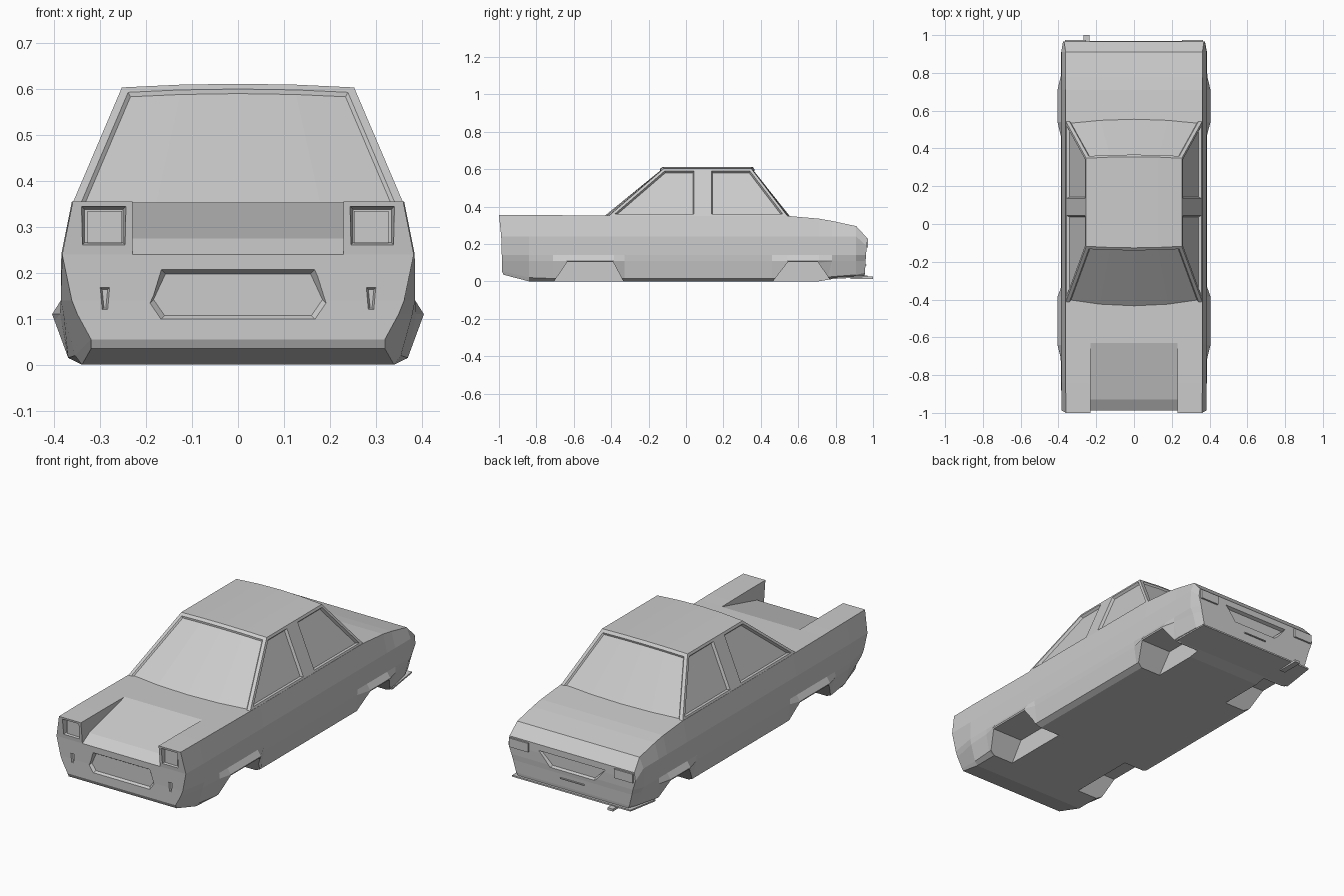
import bpy
import bmesh

old = bpy.data.objects.get("Cube")
if old:
    bpy.data.objects.remove(old, do_unlink=True)

GREY = (0.6, 0.6, 0.6, 1)
paint = bpy.data.materials.new("plain grey")
paint.use_nodes = True
paint.diffuse_color = GREY
paint.node_tree.nodes["Principled BSDF"].inputs["Base Color"].default_value = GREY


def finish(bm, name):
    bmesh.ops.recalc_face_normals(bm, faces=bm.faces)
    mesh = bpy.data.meshes.new(name)
    bm.to_mesh(mesh)
    bm.free()
    mesh.materials.append(paint)
    obj = bpy.data.objects.new(name, mesh)
    bpy.context.collection.objects.link(obj)
    return obj


def bridge(name, ring_a, ring_b):
    """Solid between two matching outlines."""
    bm = bmesh.new()
    a = [bm.verts.new(p) for p in ring_a]
    b = [bm.verts.new(p) for p in ring_b]
    for i in range(len(a)):
        j = (i + 1) % len(a)
        bm.faces.new((a[i], a[j], b[j], b[i]))
    bm.faces.new(a[::-1])
    bm.faces.new(b)
    return finish(bm, name)


def box(name, x, y, z):
    ring = [(x[0], z[0]), (x[1], z[0]), (x[1], z[1]), (x[0], z[1])]
    return bridge(name, [(u, y[0], v) for u, v in ring], [(u, y[1], v) for u, v in ring])


def cut(target, cutter):
    cutter.hide_render = True
    mod = target.modifiers.new("cut", 'BOOLEAN')
    mod.operation = 'DIFFERENCE'
    mod.solver = 'EXACT'
    mod.object = cutter
    bpy.context.view_layer.objects.active = target
    bpy.ops.object.modifier_apply(modifier=mod.name)
    bpy.data.objects.remove(cutter, do_unlink=True)


def frustum(outline, y_out, y_in, shrink):
    """Tapered pocket cutter from an x,z outline."""
    cx = sum(p[0] for p in outline) / len(outline)
    cz = sum(p[1] for p in outline) / len(outline)
    inner = [(x - shrink * (1 if x > cx else -1), y_in, z - shrink * (1 if z > cz else -1))
             for x, z in outline]
    return bridge("pocket_cutter", [(x, y_out, z) for x, z in outline], inner)


# Body shell: half sections from the floor edge up to the shoulder
def section(y, top, mid, edge=(0.34, 0.0), sill=(0.37, 0.015)):
    half = [edge, sill, mid, (0.386, 0.14), (0.385, 0.24), (0.362, top)]
    return [(x, y, z) for x, z in half]


FLARE, PLAIN = (0.405, 0.11), (0.384, 0.11)
nose = [(0.32, -0.975, 0.035), (0.32, -0.985, 0.055), (0.35, -0.985, 0.11),
        (0.362, -0.985, 0.14), (0.383, -0.988, 0.24), (0.36, -1.0, 0.355)]
tail = [(0.325, 0.955, 0.03), (0.335, 0.957, 0.045), (0.352, 0.96, 0.11),
        (0.36, 0.963, 0.14), (0.376, 0.965, 0.19), (0.37, 0.965, 0.235)]
sections = [
    nose,
    section(-0.84, 0.355, (0.38, 0.11), sill=(0.355, 0.02)),
    section(-0.71, 0.354, (0.388, 0.11)),
    section(-0.64, 0.353, FLARE),
    section(-0.385, 0.351, FLARE),
    section(-0.33, 0.35, PLAIN),
    section(0.46, 0.35, PLAIN),
    section(0.54, 0.35, FLARE),
    section(0.71, 0.335, FLARE),
    section(0.78, 0.323, (0.388, 0.11), edge=(0.34, 0.012), sill=(0.367, 0.025)),
    section(0.91, 0.295, (0.37, 0.11), edge=(0.33, 0.022), sill=(0.35, 0.035)),
    tail,
]
bm = bmesh.new()
rings = [[bm.verts.new(p) for p in s] + [bm.verts.new((-x, y, z)) for x, y, z in reversed(s)]
         for s in sections]
count = len(rings[0])
for a, b in zip(rings, rings[1:]):
    for i in range(count):
        j = (i + 1) % count
        bm.faces.new((a[i], a[j], b[j], b[i]))
for ring in (rings[0], rings[-1]):
    for i in range(count // 2 - 1):
        bm.faces.new((ring[i], ring[i + 1], ring[-2 - i], ring[-1 - i]))
body = finish(bm, "body_shell")

# Wheel wells
for side in (-1, 1):
    for y0, y1, y2, y3 in ((-0.705, -0.635, -0.39, -0.335), (0.465, 0.545, 0.705, 0.775)):
        slope = 0.03
        arch = [(y0 - slope, -0.05), (y0, 0.0), (y1, 0.103), (y2, 0.103), (y3, 0.0), (y3 + slope, -0.05)]
        cut(body, bridge("well_cutter", [(side * 0.22, y, z) for y, z in arch],
                         [(side * 0.5, y, z) for y, z in arch]))

# Sunken bonnet between the headlight pods
ramp = [(-0.63, 0.353), (-0.93, 0.275), (-0.988, 0.24), (-1.1, 0.24), (-1.1, 0.45), (-0.63, 0.45)]
cut(body, bridge("bonnet_cutter", [(-0.23, y, z) for y, z in ramp], [(0.23, y, z) for y, z in ramp]))

# Grille pocket
grille = [(-0.17, 0.21), (0.17, 0.21), (0.196, 0.13), (0.172, 0.095), (-0.172, 0.095), (-0.196, 0.13)]
cut(body, frustum(grille, -0.992, -0.972, 0.012))

# Headlight and small lamp pockets
for side in (-1, 1):
    light = [(side * x, z) for x, z in ((0.243, 0.258), (0.342, 0.258), (0.342, 0.346), (0.243, 0.346))]
    cut(body, frustum(light, -1.004, -0.968, 0.008))
    box("headlight", sorted((side * 0.253, side * 0.328)), (-0.98, -0.96), (0.265, 0.335))
    lamp = [(side * x, z) for x, z in ((0.278, 0.17), (0.302, 0.17), (0.298, 0.118), (0.282, 0.118))]
    cut(body, frustum(lamp, -0.99, -0.975, 0.006))

# Rear plate pocket
plate = [(-0.2, 0.205), (0.2, 0.205), (0.135, 0.125), (-0.135, 0.125)]
cut(body, frustum(plate, 0.972, 0.947, 0.01))

# Tail lights, rear lip, rear slot and exhaust
for side in (-1, 1):
    box("tail_light", sorted((side * 0.255, side * 0.365)), (0.95, 0.974), (0.18, 0.228))
box("rear_slot", (-0.07, 0.07), (0.95, 0.966), (0.085, 0.09))
lip = [(-0.367, 0.78), (0.367, 0.78), (0.35, 0.97), (-0.35, 0.97)]
bridge("rear_lip", [(x, y, 0.012 + (y - 0.78) * 0.06) for x, y in lip],
       [(x, y, 0.02 + (y - 0.78) * 0.06) for x, y in lip])
box("exhaust_pipe", (-0.267, -0.235), (0.88, 1.0), (0.013, 0.026))

# Cabin: gently bowed glass and roof, straight sides split at the door pillar
columns = (-1, -0.5, 0, 0.5, 1)
bm = bmesh.new()


def row(half, y, bow, z, crown):
    return [bm.verts.new((half * u, y + bow * (1 - u * u), z + crown * (1 - u * u))) for u in columns]


def strip(a, b):
    return [bm.faces.new((a[i], a[i + 1], b[i + 1], b[i])) for i in range(len(a) - 1)]


front_base = row(0.362, -0.415, -0.03, 0.348, 0.004)
front_roof = row(0.253, -0.118, -0.008, 0.604, 0.008)
rear_roof = row(0.253, 0.348, 0.008, 0.604, 0.008)
rear_base = row(0.362, 0.545, 0.022, 0.346, 0.0)
screens = [strip(front_base, front_roof), strip(rear_roof, rear_base)]
strip(front_roof, rear_roof)
windows = []
for end, side in ((0, -1), (-1, 1)):
    low = [front_base[end], *[bm.verts.new((side * 0.362, y, 0.347)) for y in (0.058, 0.122)], rear_base[end]]
    high = [front_roof[end], *[bm.verts.new((side * 0.253, y, 0.604)) for y in (0.058, 0.122)], rear_roof[end]]
    panels = strip(low, high)
    windows += [panels[0], panels[2]]
bmesh.ops.recalc_face_normals(bm, faces=bm.faces)
for panes in screens:
    bmesh.ops.inset_region(bm, faces=panes, thickness=0.018, use_even_offset=True)
    bmesh.ops.inset_region(bm, faces=panes, thickness=0.006, depth=-0.008, use_even_offset=True)
bmesh.ops.inset_individual(bm, faces=windows, thickness=0.014, use_even_offset=True)
bmesh.ops.inset_individual(bm, faces=windows, thickness=0.006, depth=-0.014, use_even_offset=True)
finish(bm, "cabin")
